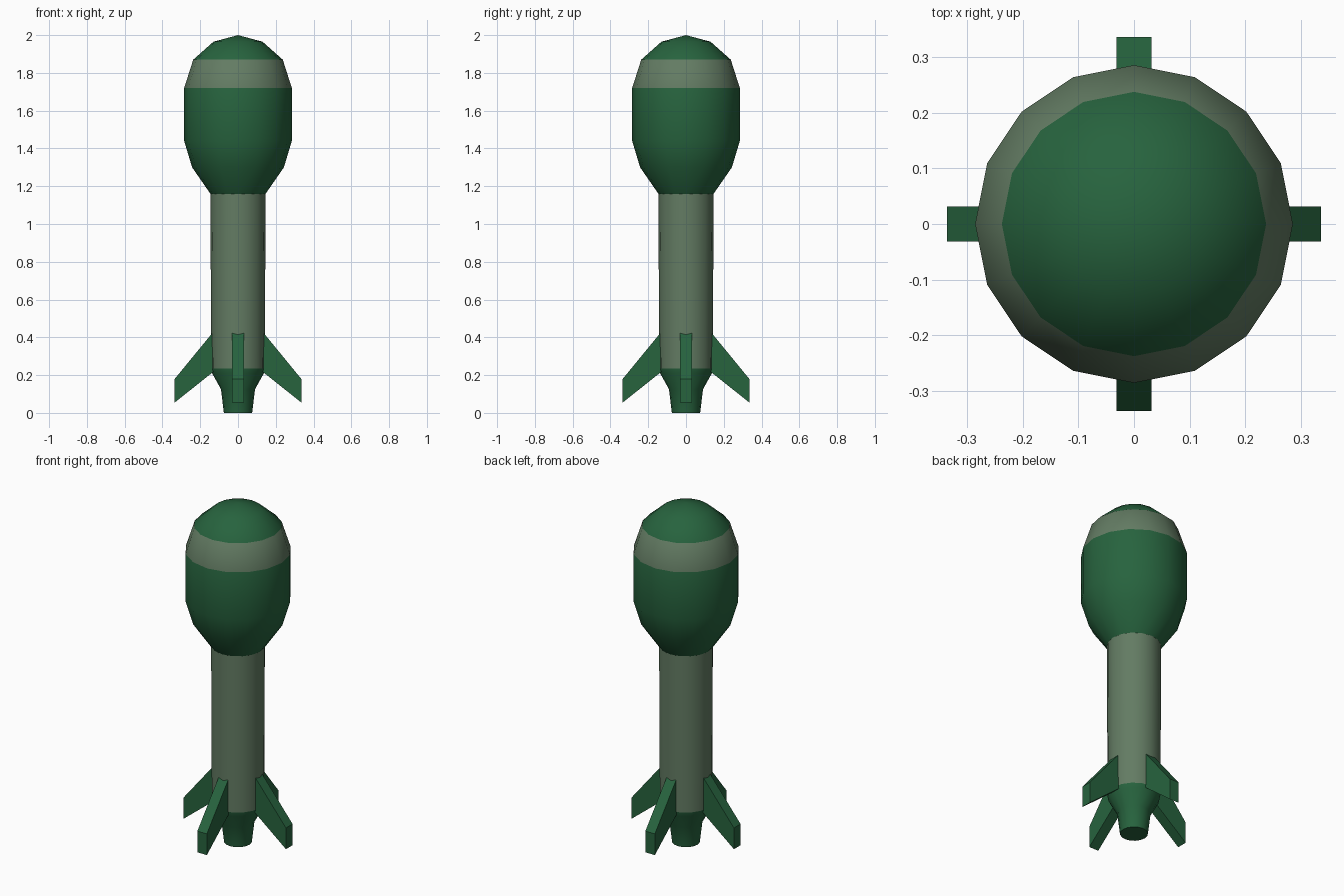
import bpy, bmesh, math

if "Cube" in bpy.data.objects:
    bpy.data.objects.remove(bpy.data.objects["Cube"])

SIDES = 16


def material(name, color):
    m = bpy.data.materials.new(name)
    m.diffuse_color = color
    m.use_nodes = True
    m.node_tree.nodes["Principled BSDF"].inputs["Base Color"].default_value = m.diffuse_color
    return m


green = material("dark_green", (0.020, 0.125, 0.048, 1))
sage = material("sage", (0.125, 0.200, 0.125, 1))


def finish(bm, name, mats, smooth):
    bmesh.ops.recalc_face_normals(bm, faces=bm.faces)
    mesh = bpy.data.meshes.new(name)
    bm.to_mesh(mesh)
    bm.free()
    ob = bpy.data.objects.new(name, mesh)
    bpy.context.collection.objects.link(ob)
    for m in mats:
        mesh.materials.append(m)
    if smooth:
        bpy.ops.object.select_all(action='DESELECT')
        ob.select_set(True)
        bpy.context.view_layer.objects.active = ob
        bpy.ops.object.shade_smooth_by_angle(angle=math.radians(32))
    return ob


def lathe(name, profile, mats, band=None, cap=False):
    """Revolve (radius, z) points; faces of segment `band` use the second material."""
    bm = bmesh.new()
    rings = []
    for r, z in profile:
        if r == 0:
            rings.append([bm.verts.new((0, 0, z))] * SIDES)
        else:
            rings.append([bm.verts.new((r * math.cos(i * math.tau / SIDES),
                                        r * math.sin(i * math.tau / SIDES), z))
                          for i in range(SIDES)])
    for s, (lo, hi) in enumerate(zip(rings, rings[1:])):
        for i in range(SIDES):
            j = (i + 1) % SIDES
            corners = [lo[i], lo[j], hi[j], hi[i]]
            f = bm.faces.new(list(dict.fromkeys(corners)))
            f.material_index = 1 if s == band else 0
    if cap:
        bm.faces.new(rings[0])
    return finish(bm, name, mats, True)


# Exhaust nozzle, tube and bulbous head with its pale band
lathe("nozzle", [(0.075, 0), (0.09, 0.125), (0.137, 0.21), (0.142, 0.235)],
      [green], cap=True)
lathe("tube", [(0.142, 0.235), (0.146, 1.16)], [sage])
lathe("head", [(0.146, 1.16), (0.243, 1.30), (0.285, 1.44), (0.285, 1.72),
               (0.237, 1.87), (0.13, 1.965), (0, 2.0)], [green, sage], band=3)

# Four swept tail fins
FIN = [(0.13, 0.218), (0.335, 0.055), (0.335, 0.18), (0.13, 0.43)]
for k in range(4):
    bm = bmesh.new()
    face = bm.faces.new([bm.verts.new((x, -0.031, z)) for x, z in FIN])
    ext = bmesh.ops.extrude_face_region(bm, geom=[face])["geom"]
    bmesh.ops.translate(bm, vec=(0, 0.062, 0),
                        verts=[g for g in ext if isinstance(g, bmesh.types.BMVert)])
    fin = finish(bm, f"tail_fin_{k + 1}", [green], False)
    fin.rotation_euler.z = k * math.pi / 2
